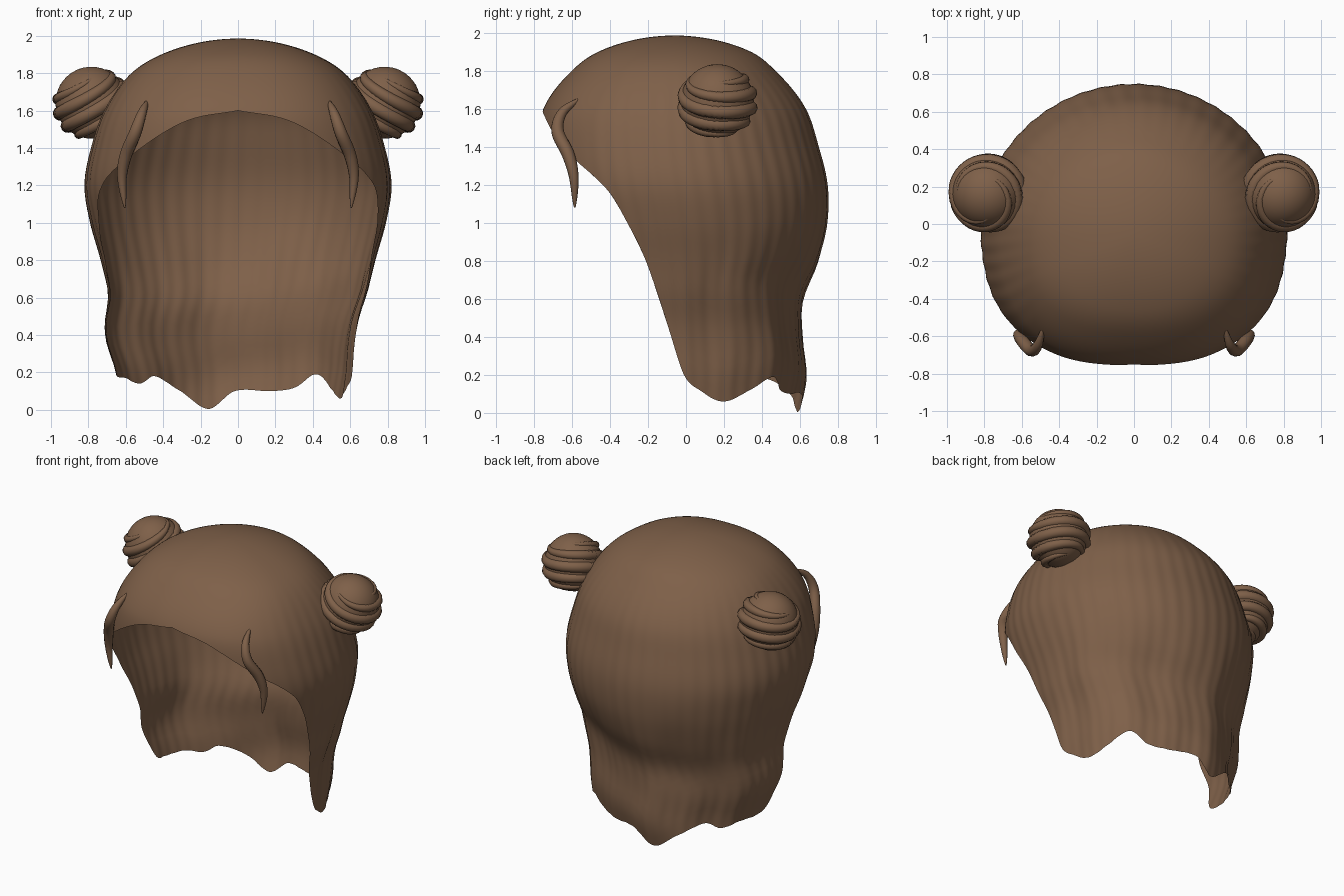
import bpy, bmesh, math
from mathutils import Vector, Matrix

if "Cube" in bpy.data.objects:
    bpy.data.objects.remove(bpy.data.objects["Cube"])

brown = bpy.data.materials.new("chestnut brown")
brown.diffuse_color = (0.21, 0.117, 0.066, 1)
brown.use_nodes = True
brown.node_tree.nodes["Principled BSDF"].inputs["Base Color"].default_value = brown.diffuse_color


def curve_at(xs, ys, x):
    """Smooth (Hermite) interpolation through points with rising xs."""
    x = min(max(x, xs[0]), xs[-1])
    i = 0
    while i < len(xs) - 2 and x > xs[i + 1]:
        i += 1

    def slope(k):
        a, b = max(k - 1, 0), min(k + 1, len(xs) - 1)
        return (ys[b] - ys[a]) / (xs[b] - xs[a])
    h = xs[i + 1] - xs[i]
    t = (x - xs[i]) / h
    return ((2*t**3 - 3*t**2 + 1) * ys[i] + (t**3 - 2*t**2 + t) * h * slope(i)
            + (3*t**2 - 2*t**3) * ys[i + 1] + (t**3 - t**2) * h * slope(i + 1))


def step(a, b, x):
    t = min(max((x - a) / (b - a), 0), 1)
    return t * t * (3 - 2 * t)


def finish(bm, name, angle=60):
    me = bpy.data.meshes.new(name)
    bm.to_mesh(me)
    bm.free()
    me.materials.append(brown)
    ob = bpy.data.objects.new(name, me)
    bpy.context.collection.objects.link(ob)
    bpy.ops.object.select_all(action='DESELECT')
    ob.select_set(True)
    bpy.context.view_layer.objects.active = ob
    bpy.ops.object.shade_smooth_by_angle(angle=math.radians(angle))
    return ob


# Head of hair: half width, front depth and back depth by height
TOP = 1.985
levels = [TOP, 1.9, 1.8, 1.6, 1.4, 1.2, 1.0, 0.8, 0.6, 0.4, 0.2, 0.0]
drop = [math.sqrt(TOP - z) for z in levels]
width = [0, .41, .57, .715, .785, .82, .79, .735, .69, .67, .63, .60]
front = [0, .40, .54, .69, .72, .72, .69, .66, .65, .64, .62, .60]
back = [0, .40, .53, .69, .755, .785, .76, .69, .60, .60, .62, .58]

# Lower edge by angle around the head, starting at the forehead
edge_a = [0, 22, 45, 60, 66, 75, 82, 89, 97, 110, 125, 138, 148, 161, 180, 193,
          208, 225, 235, 246, 262, 271, 278, 285, 294, 300, 315, 338, 360]
edge_z = [1.6, 1.54, 1.34, 1.17, 1.0, .69, .44, .2, .12, .06, .12, .19, .12, .10, .10, .005,
          .10, .18, .14, .17, .18, .22, .44, .69, 1.0, 1.17, 1.34, 1.54, 1.6]


def hair_point(deg, s):
    hem = curve_at(edge_a, edge_z, deg)
    z = TOP - (TOP - hem) * s * s
    d = math.sqrt(max(TOP - z, 0))
    a = math.radians(deg)
    sn, cs = math.sin(a), math.cos(a)
    p = 2 + 0.35 * step(-0.1, 0.5, cs)
    r = (abs(sn)**p + abs(cs)**p) ** (-1 / p)
    # broad locks towards the hem, fine strands over the sides and back
    low = step(1.1, 0.5, z)
    behind = step(0.2, -0.3, cs)
    r *= 1 + low * behind * (0.026 * math.sin(6 * a + 1.5 * z)
                             + 0.008 * math.sin(14 * a - 2 * z))
    r *= 1 + 0.0025 * step(0.3, 0.8, d) * step(0.8, 0.3, cs) * math.sin(48 * a + 3 * z)
    # nape hollow runs diagonally, higher on the right
    zq = z - 0.15 * sn * low * step(0, -0.5, cs)
    dq = math.sqrt(max(TOP - zq, 0))
    depth = curve_at(drop, front, d) if cs > 0 else curve_at(drop, back, dq)
    x = curve_at(drop, width, d) * sn * r
    x -= 0.04 * step(0.66, 0.42, z) - 0.022 * step(0.38, 0.18, z)
    return Vector((x, -0.06 * step(0.7, 1.5, z) - depth * cs * r, z))


COLS, ROWS = 288, 60
bm = bmesh.new()
grid = [[bm.verts.new(hair_point(360 * c / COLS, k / ROWS)) for c in range(COLS)]
        for k in range(1, ROWS + 1)]
crown = bm.verts.new((0, -0.06, TOP))
for c in range(COLS):
    n = (c + 1) % COLS
    bm.faces.new((crown, grid[0][c], grid[0][n]))
    for k in range(ROWS - 1):
        bm.faces.new((grid[k][c], grid[k + 1][c], grid[k + 1][n], grid[k][n]))
finish(bm, "hair_shell")


def add_tube(bm, path, radius, sides=10):
    """Round lock along a path, tapering to points at both ends."""
    rings = []
    n = len(path) - 1
    for i, p in enumerate(path):
        tangent = (path[min(i + 1, n)] - path[max(i - 1, 0)]).normalized()
        side = tangent.cross(Vector((0.1, 1, 0.05))).normalized()
        up = tangent.cross(side)
        rr = radius * max(math.sin(math.pi * i / n), 0.02) ** 0.55
        rings.append([bm.verts.new(p + rr * (math.cos(q) * side + math.sin(q) * up))
                      for q in (2 * math.pi * j / sides for j in range(sides))])
    for r0, r1 in zip(rings, rings[1:]):
        for j in range(sides):
            m = (j + 1) % sides
            bm.faces.new((r0[j], r0[m], r1[m], r1[j]))
    bm.faces.new(rings[0][::-1])
    bm.faces.new(rings[-1])


def mirror_x(bm):
    bmesh.ops.scale(bm, vec=(-1, 1, 1), verts=bm.verts)


for name, sign in (("left", -1), ("right", 1)):
    # Bun: smooth ball wrapped by spiralling locks
    bm = bmesh.new()
    bmesh.ops.create_uvsphere(bm, u_segments=32, v_segments=20, radius=0.192)
    for strand in range(3):
        path = []
        for i in range(65):
            t = i / 64
            polar = math.radians(42 + 110 * t)
            turn = 2 * math.pi * (strand / 3 + 1.5 * t)
            path.append(0.178 * Vector((math.sin(polar) * math.cos(turn),
                                        math.sin(polar) * math.sin(turn),
                                        1.06 * math.cos(polar))))
        add_tube(bm, path, 0.038)
    bmesh.ops.transform(bm, verts=bm.verts, matrix=Matrix.Translation((0.784, 0.165, 1.642))
                        @ Matrix.Rotation(math.radians(18), 4, 'Y')
                        @ Matrix.Rotation(math.radians(8), 4, 'X'))
    if sign < 0:
        mirror_x(bm)
    bmesh.ops.recalc_face_normals(bm, faces=bm.faces)
    finish(bm, name + "_bun")

    # Loose lock framing the face
    px = [.485, .515, .55, .60, .62, .605]
    py = [-.555, -.65, -.675, -.62, -.59, -.585]
    pz = [1.655, 1.58, 1.48, 1.36, 1.24, 1.08]
    ks = list(range(6))
    bm = bmesh.new()
    add_tube(bm, [Vector([curve_at(ks, v, 5 * i / 32) for v in (px, py, pz)])
                  for i in range(33)], 0.034, 12)
    if sign < 0:
        mirror_x(bm)
    bmesh.ops.recalc_face_normals(bm, faces=bm.faces)
    finish(bm, name + "_face_lock")
